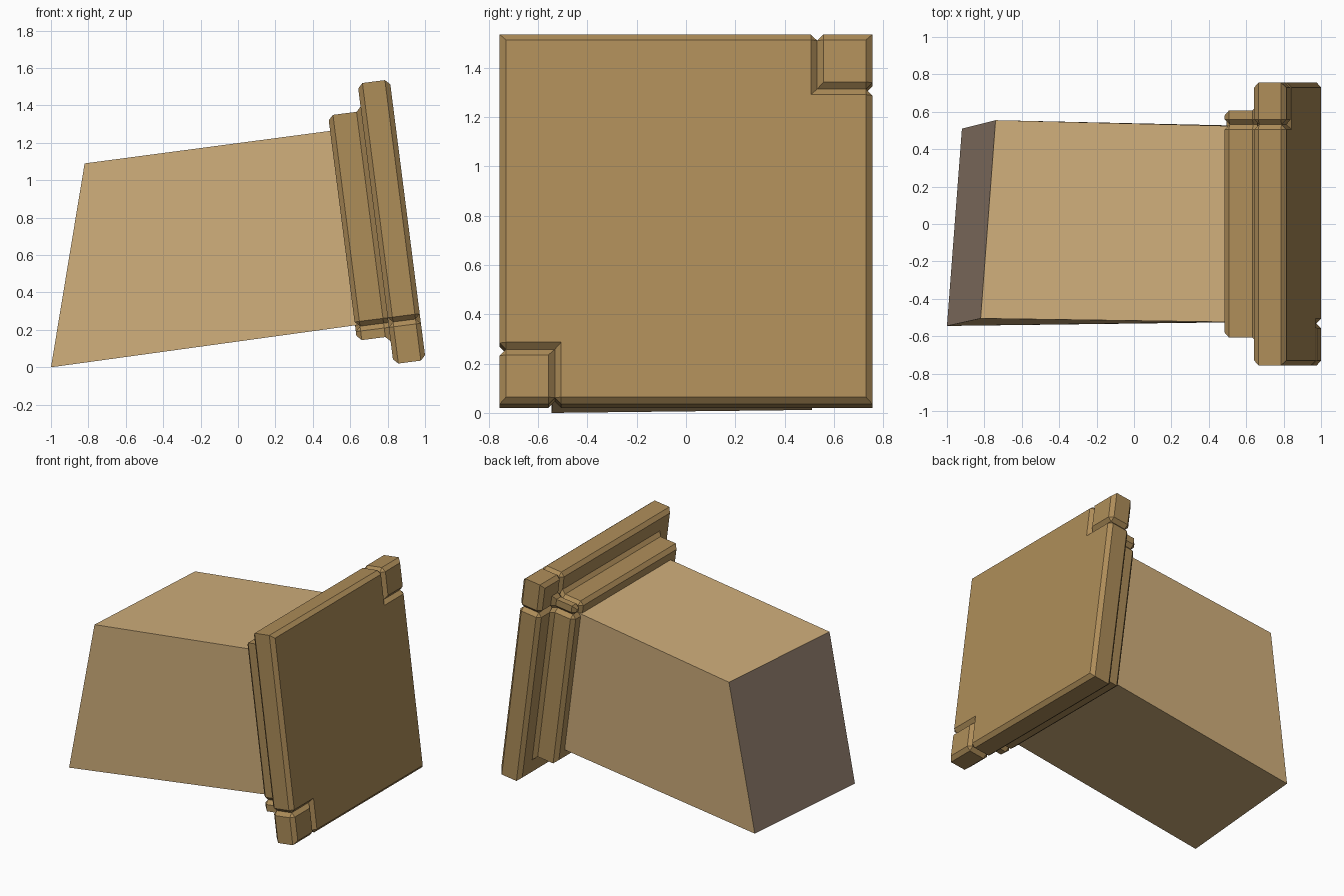
import bpy, bmesh, math
from mathutils import Matrix, Vector

cube = bpy.data.objects.get("Cube")
if cube:
    bpy.data.objects.remove(cube, do_unlink=True)


def material(name, rgb):
    linear = [((c / 255 + 0.055) / 1.055) ** 2.4 for c in rgb] + [1.0]
    mat = bpy.data.materials.new(name)
    mat.use_nodes = True
    mat.diffuse_color = linear
    mat.node_tree.nodes["Principled BSDF"].inputs["Base Color"].default_value = linear
    return mat


stone = material("pale sandstone", (207, 174, 123))
trim = material("dark sandstone", (174, 141, 89))
broken = material("grey brown core", (161, 139, 120))

TILT = Matrix.Rotation(math.radians(-7.3), 4, 'Y')
CENTRE = 0.667      # height of the pedestal axis in the tilted frame
GROOVE = 0.532      # centre line of the corner grooves
EDGE = 0.026        # chamfer width


def place(s, y, t):
    """Tilted frame: s along the pedestal axis, y across, t up the slab."""
    return TILT @ Vector((s, y, CENTRE + t))


def finish(name, bm, mats):
    bmesh.ops.remove_doubles(bm, verts=bm.verts, dist=0.0001)
    bmesh.ops.recalc_face_normals(bm, faces=bm.faces)
    mesh = bpy.data.meshes.new(name)
    bm.to_mesh(mesh)
    bm.free()
    for m in mats:
        mesh.materials.append(m)
    obj = bpy.data.objects.new(name, mesh)
    bpy.context.collection.objects.link(obj)


def loft(name, rings, mats):
    bm = bmesh.new()
    loops = [[bm.verts.new(p) for p in ring] for ring in rings]
    for a, b in zip(loops, loops[1:]):
        for i in range(len(a)):
            j = (i + 1) % len(a)
            bm.faces.new((a[i], a[j], b[j], b[i]))
    bm.faces.new(loops[0][::-1])
    bm.faces.new(loops[-1])
    finish(name, bm, mats)


def notch(h, inset, side):
    """Corner path along the groove; side -1 is the body, +1 the corner block."""
    lip, wall = GROOVE + side * EDGE, GROOVE + side * inset
    return [(-h + inset, -lip), (-h + EDGE, -wall), (-wall, -wall),
            (-wall, -h + EDGE), (-lip, -h + inset)]


def body_outline(h, inset):
    r = h - inset
    low = notch(h, inset, -1)
    return low + [(r, -r)] + [(-y, -t) for y, t in low] + [(-r, r)]


def corner_outline(h, inset):
    r = h - inset
    return notch(h, inset, 1) + [(-r, -r)]


def slab(name, profile):
    """profile: (axis position, half size, inset) for each ring."""
    loft(name, [[place(s, y, t) for y, t in body_outline(h, i)]
                for s, h, i in profile], [trim])
    for label, sign in (("front_bottom", 1), ("back_top", -1)):
        loft(f"{name}_{label}_corner",
             [[place(s, sign * y, sign * t) for y, t in corner_outline(h, i)]
              for s, h, i in profile], [trim])


# Wide end slab and the narrower moulding behind it
slab("base_slab", [(0.827, 0.756, EDGE), (0.853, 0.756, 0),
                   (0.974, 0.756, 0), (1.0, 0.756, EDGE)])
slab("moulding", [(0.649, 0.607, EDGE), (0.675, 0.607, 0),
                  (0.802, 0.607, 0), (0.829, 0.634, 0)])

# Shaft with a slanted broken end
bm = bmesh.new()
end = [bm.verts.new(p) for p in ((-1, -0.545, 0), (-0.82, -0.505, 1.09),
                                 (-0.74, 0.555, 1.1), (-0.92, 0.51, 0.012))]
H = 0.524
join = [bm.verts.new(place(0.67, y, t)) for y, t in ((-H, -H), (-H, H), (H, H), (H, -H))]
bm.faces.new(end).material_index = 1
bm.faces.new(join[::-1])
for i in range(4):
    j = (i + 1) % 4
    bm.faces.new((end[i], end[j], join[j], join[i]))
finish("shaft", bm, [stone, broken])
